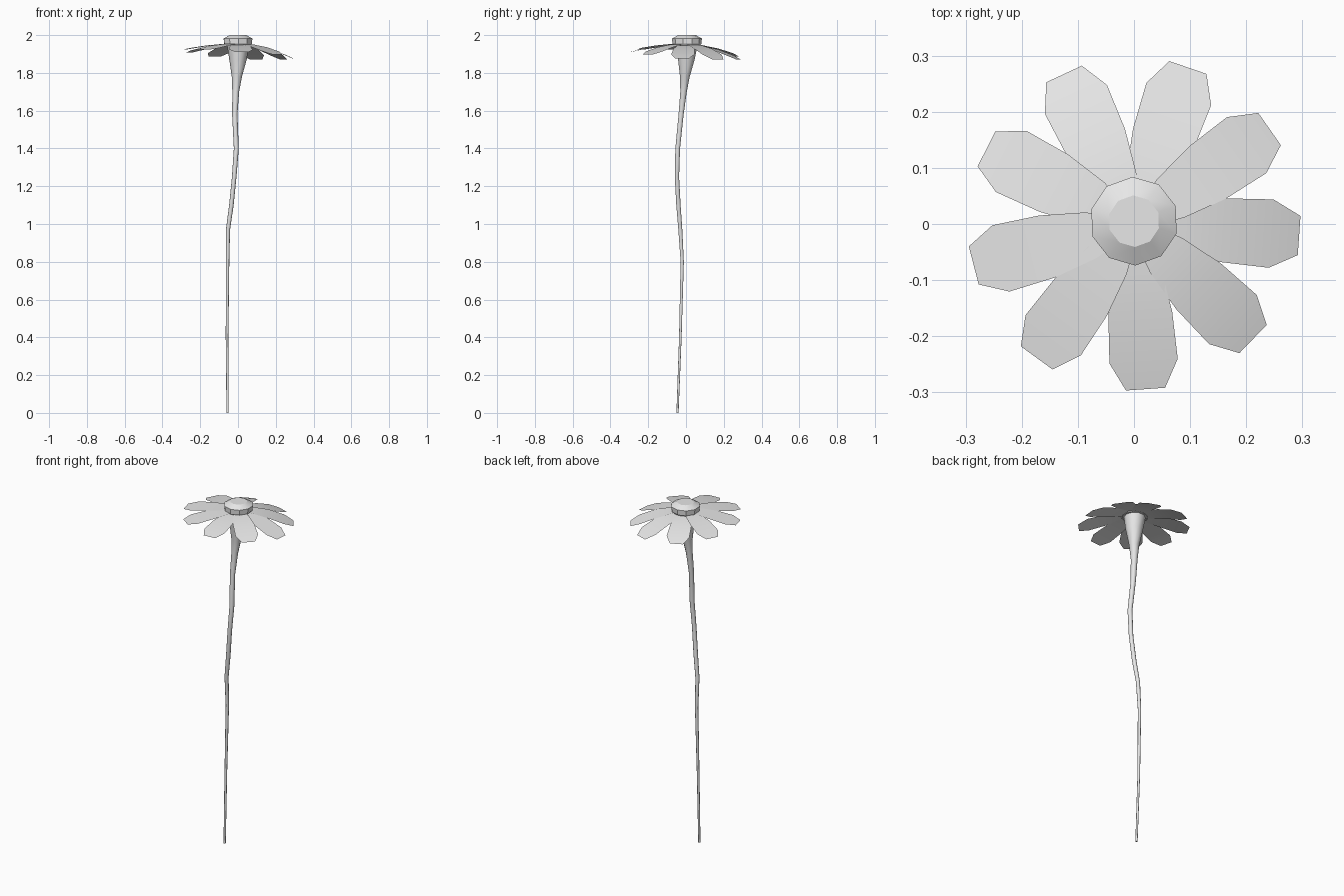
import bpy, bmesh
from math import sin, cos, pi, radians
from mathutils import Vector, Matrix

cube = bpy.data.objects.get("Cube")
if cube:
    bpy.data.objects.remove(cube)

# Single plain grey
grey = bpy.data.materials.new("light_grey")
grey.use_nodes = True
grey.diffuse_color = (0.8, 0.8, 0.8, 1)
grey.node_tree.nodes["Principled BSDF"].inputs["Base Color"].default_value = (0.8, 0.8, 0.8, 1)


def finish(name, bm, angle):
    mesh = bpy.data.meshes.new(name)
    bm.to_mesh(mesh)
    bm.free()
    mesh.materials.append(grey)
    obj = bpy.data.objects.new(name, mesh)
    bpy.context.collection.objects.link(obj)
    bpy.ops.object.select_all(action='DESELECT')
    obj.select_set(True)
    bpy.context.view_layer.objects.active = obj
    bpy.ops.object.shade_smooth_by_angle(angle=radians(angle))
    return obj


def loft(name, rings, sides, angle, turn=0.0):
    """Skin horizontal rings given as (x, y, z, radius), capped at both ends."""
    bm = bmesh.new()
    loops = []
    for x, y, z, r in rings:
        loops.append([bm.verts.new((x + r * cos(turn + 2 * pi * i / sides),
                                    y + r * sin(turn + 2 * pi * i / sides), z))
                      for i in range(sides)])
    for a, b in zip(loops, loops[1:]):
        for i in range(sides):
            j = (i + 1) % sides
            bm.faces.new((a[i], a[j], b[j], b[i]))
    bm.faces.new(loops[0][::-1])
    bm.faces.new(loops[-1])
    return finish(name, bm, angle)


# Wavy stem, flaring into the flower cup
stem_rings = [
    (-.055, -.045, 0, .006), (-.058, -.03, .4, .007), (-.055, -.02, .8, .009),
    (-.053, -.03, .97, .011), (-.035, -.04, 1.1, .012), (-.02, -.048, 1.25, .012),
    (-.009, -.044, 1.4, .013), (-.017, -.026, 1.58, .014), (-.012, -.013, 1.7, .018),
    (-.006, -.006, 1.78, .027), (0, .002, 1.87, .046), (0, .005, 1.945, .058)]
loft("stem", stem_rings, 10, 60)

# Bevelled flower centre
loft("flower_centre", [(0, .005, 1.944, .068), (0, .005, 1.955, .077),
                       (0, .005, 1.982, .079), (0, .005, 2, .046)], 10, 26, radians(20))

# Petals: (direction in degrees, layer height)
petals = [(-4, 0), (35, .004), (71, 0), (115, 0), (153, .003),
          (194.5, .005), (234, .004), (274, 0), (316, .004)]
outline = [(.02, .02), (.08, .042), (.16, .057), (.245, .061), (.295, .035)]
bm = bmesh.new()
for degrees, lift in petals:
    a = radians(degrees)
    droop = .057 + .02 * cos(a) + .018 * sin(a)
    spin = Matrix.Rotation(a, 3, 'Z')
    rows = []
    for r, half in outline:
        z = 1.951 + lift - droop * (r / .295) ** 1.8
        rows.append([bm.verts.new(spin @ Vector((r, s * half, z))) for s in (-1, 1)])
    for p, q in zip(rows, rows[1:]):
        bm.faces.new((p[0], q[0], q[1], p[1]))
finish("petals", bm, 60)
